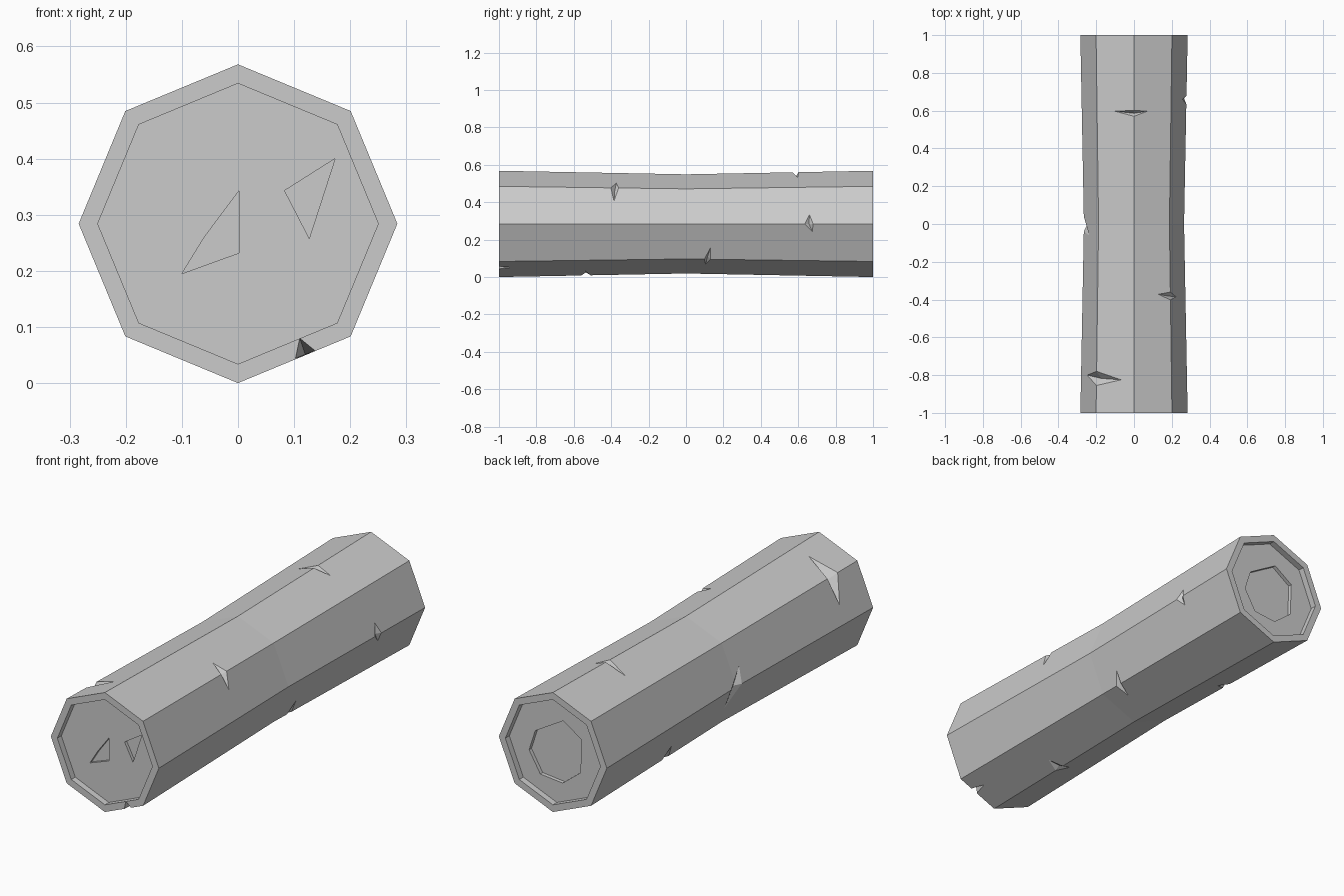
import bpy, bmesh, math
from mathutils import Vector

if "Cube" in bpy.data.objects:
    bpy.data.objects.remove(bpy.data.objects["Cube"])

CZ, R_END, R_MID, R_IN = 0.284, 0.284, 0.265, 0.25
RECESS = 0.03
T = math.tan(math.pi / 8)


def ring(bm, r, y):
    return [bm.verts.new((r * math.cos(i * math.pi / 4), y, CZ + r * math.sin(i * math.pi / 4)))
            for i in range(8)]


def finish(bm, name):
    bmesh.ops.recalc_face_normals(bm, faces=bm.faces[:])
    me = bpy.data.meshes.new(name)
    bm.to_mesh(me)
    bm.free()
    ob = bpy.data.objects.new(name, me)
    bpy.context.collection.objects.link(ob)
    return ob


# Log body: octagonal, slightly waisted, with a recessed face at each end
bm = bmesh.new()
profile = [(R_IN, -1 + RECESS), (R_IN, -1), (R_END, -1), (R_MID, 0),
           (R_END, 1), (R_IN, 1), (R_IN, 1 - RECESS)]
rings = [ring(bm, r, y) for r, y in profile]
for a, b in zip(rings, rings[1:]):
    for i in range(8):
        j = (i + 1) % 8
        bm.faces.new((a[i], a[j], b[j], b[i]))
bm.faces.new(rings[0])
bm.faces.new(rings[-1])
log = finish(bm, "log")

cut = bmesh.new()


def prism(points, y0, y1):
    """Straight-sided pocket cutter from an x,z outline."""
    a = [cut.verts.new((x, y0, z)) for x, z in points]
    b = [cut.verts.new((x, y1, z)) for x, z in points]
    n = len(points)
    cut.faces.new(a)
    cut.faces.new(b)
    for i in range(n):
        j = (i + 1) % n
        cut.faces.new((a[i], a[j], b[j], b[i]))


def notch(deg, a, b, ya, yb, y0, y1, depth):
    """Wedge nick across a long edge: tips a and b to each side, width y0..y1."""
    t = math.radians(deg)
    n = Vector((math.cos(t), 0, math.sin(t)))
    u = Vector((-math.sin(t), 0, math.cos(t)))

    def at(y, side, out):
        r = R_MID + (R_END - R_MID) * abs(y)
        return cut.verts.new(n * (r + out - abs(side) * T) + u * side + Vector((0, y, CZ)))

    ym = (y0 + y1) / 2
    loop = [at(ya, a, 0), at(y0, 0, 0), at(yb, -b, 0), at(y1, 0, 0)]
    for tip in (at(ym, 0, -depth), at(ym, 0, 0.06)):
        for i in range(4):
            cut.faces.new((loop[i], loop[(i + 1) % 4], tip))


# Nicks along the edges
for args in [
    (90, .10, .07, .597, .597, .57, .602, .025),
    (45, .063, .07, -.372, -.385, -.402, -.36, .022),
    (135, .12, .13, -.80, -.825, -.855, -.78, .035),
    (0, .05, .04, .66, .675, .635, .68, .018),
    (-45, .06, .065, .13, .105, .098, .132, .02),
    (-90, .06, .06, -.54, -.53, -.56, -.51, .016),
    (180, .10, .07, .03, -.06, -.04, .04, .018),
    (-135, .06, .06, .44, .42, .405, .455, .02),
]:
    notch(*args)

# Chip in the front rim
chip = [cut.verts.new(p) for p in [(.1025, -1, .0445), (.11, -1, .08), (.137, -1, .058),
                                   (.12, -.93, .051), (.135, -1.05, .01)]]
bmesh.ops.convex_hull(cut, input=chip)

# Carved pockets in the end faces
yf, yb = -1 + RECESS, 1 - RECESS
prism([(.002, .343), (.002, .232), (-.10, .195), (-.06, .26)], yf - .01, yf + .015)
prism([(.173, .40), (.127, .258), (.083, .343)], yf - .01, yf + .015)
prism([(x, CZ + z) for x, z in [(.114, .06), (-.034, .147), (-.13, .082), (-.124, -.076),
                                (-.03, -.15), (.087, -.138), (.146, -.039)]], yb - .018, yb + .01)
cutter = finish(cut, "nick_cutter")
cutter.hide_render = True
cutter.hide_set(True)

mod = log.modifiers.new("nicks", 'BOOLEAN')
mod.operation = 'DIFFERENCE'
mod.solver = 'EXACT'
mod.object = cutter
